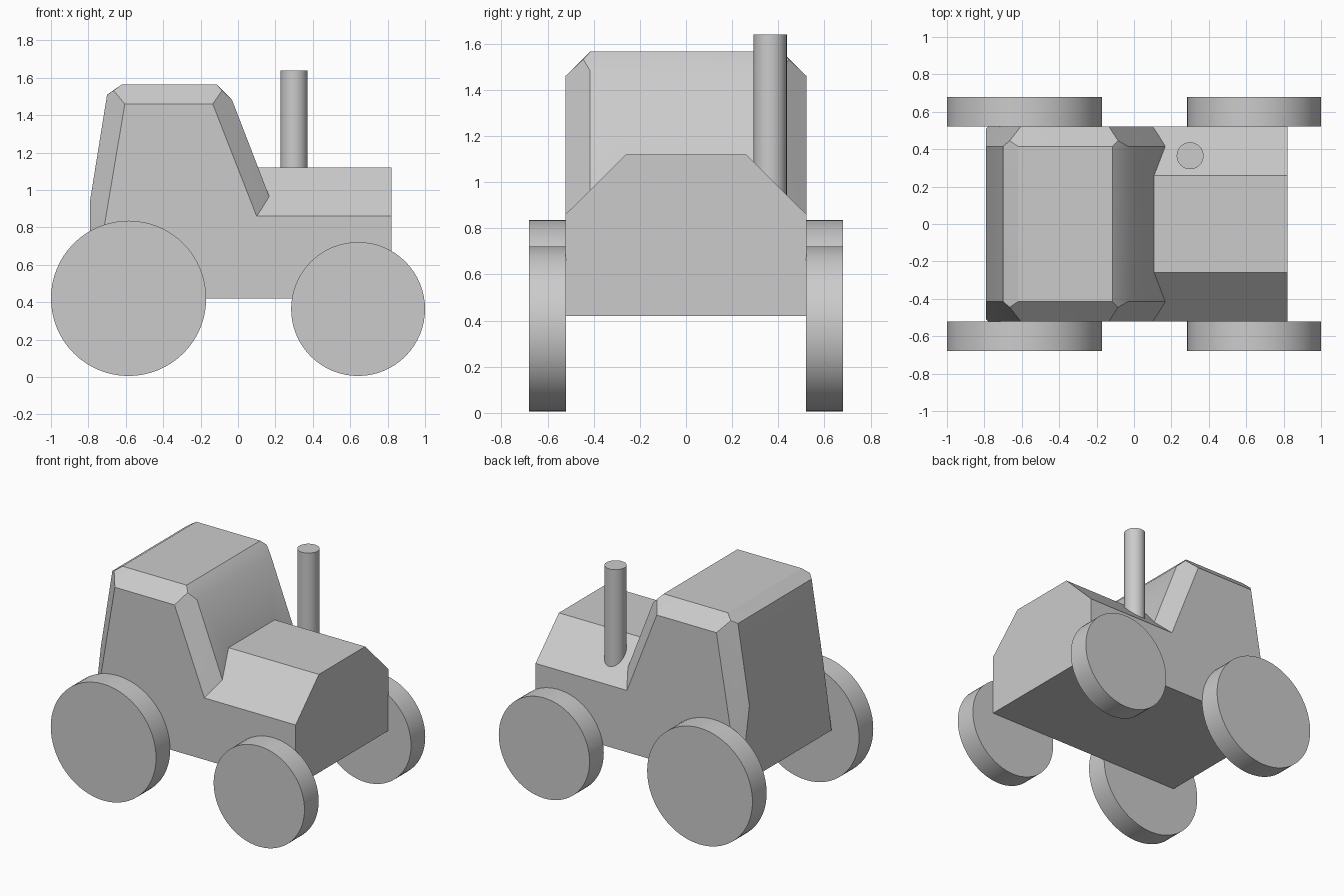
import bpy, bmesh, math

if "Cube" in bpy.data.objects:
    bpy.data.objects.remove(bpy.data.objects["Cube"])

def add_mesh(name, bm):
    bmesh.ops.recalc_face_normals(bm, faces=bm.faces)
    me = bpy.data.meshes.new(name)
    bm.to_mesh(me)
    bm.free()
    ob = bpy.data.objects.new(name, me)
    bpy.context.collection.objects.link(ob)
    return ob

def hull(name, points):
    """Convex solid from points on the +y half, mirrored to -y."""
    bm = bmesh.new()
    for x, y, z in points:
        for s in (1, -1):
            bm.verts.new((x, s * y, z))
    res = bmesh.ops.convex_hull(bm, input=bm.verts)
    loose = {v for v in res["geom_interior"] if isinstance(v, bmesh.types.BMVert)}
    bmesh.ops.delete(bm, geom=list(loose), context='VERTS')
    bmesh.ops.dissolve_limit(bm, angle_limit=math.radians(1), verts=bm.verts, edges=bm.edges)
    return add_mesh(name, bm)

def activate(ob):
    bpy.ops.object.select_all(action='DESELECT')
    ob.select_set(True)
    bpy.context.view_layer.objects.active = ob

def smooth(ob):
    activate(ob)
    bpy.ops.object.shade_smooth_by_angle(angle=math.radians(30))

def cylinder(name, r, depth, loc, rot=(0, 0, 0), sides=64):
    bpy.ops.mesh.primitive_cylinder_add(vertices=sides, radius=r, depth=depth, location=loc, rotation=rot)
    ob = bpy.context.object
    ob.name = name
    smooth(ob)

W, IN, BASE = 0.522, 0.415, 0.42   # half width, inset half width, underside height

# Hood: chamfered cross-section run along x
hood = hull("hood", [(x, y, z) for x in (-0.3, 0.82)
                     for y, z in ((W, BASE), (W, 0.86), (0.26, 1.12))])

# Cab with bevelled pillars, tapering rear corners and sloped windscreen
cab = hull("tractor_body", [
    # rear
    (-0.79, 0.51, BASE), (-0.78, W, BASE), (-0.79, IN, 0.95), (-0.71, W, 0.82),
    # roof
    (-0.70, IN, 1.51), (-0.62, IN, 1.565), (-0.665, 0.445, 1.532), (-0.605, W, 1.46),
    (-0.115, IN, 1.565), (-0.032, IN, 1.482), (-0.085, 0.445, 1.532), (-0.135, W, 1.46),
    # windscreen foot, buried in the hood
    (0.272, W, BASE), (0.378, IN, BASE)])

# Join hood and cab into one clean body
mod = cab.modifiers.new("join", 'BOOLEAN')
mod.operation = 'UNION'
mod.solver = 'EXACT'
mod.object = hood
activate(cab)
bpy.ops.object.modifier_apply(modifier="join")
bpy.data.objects.remove(hood)
smooth(cab)

# Wheels
for side, s in (("left", 1), ("right", -1)):
    for name, x, r in (("rear", -0.585, 0.415), ("front", 0.642, 0.358)):
        cylinder(f"{name}_wheel_{side}", r, 0.16, (x, s * 0.6, r + 0.006), (math.pi / 2, 0, 0))

# Exhaust pipe
cylinder("exhaust_pipe", 0.072, 0.79, (0.30, 0.365, 1.245), sides=32)
